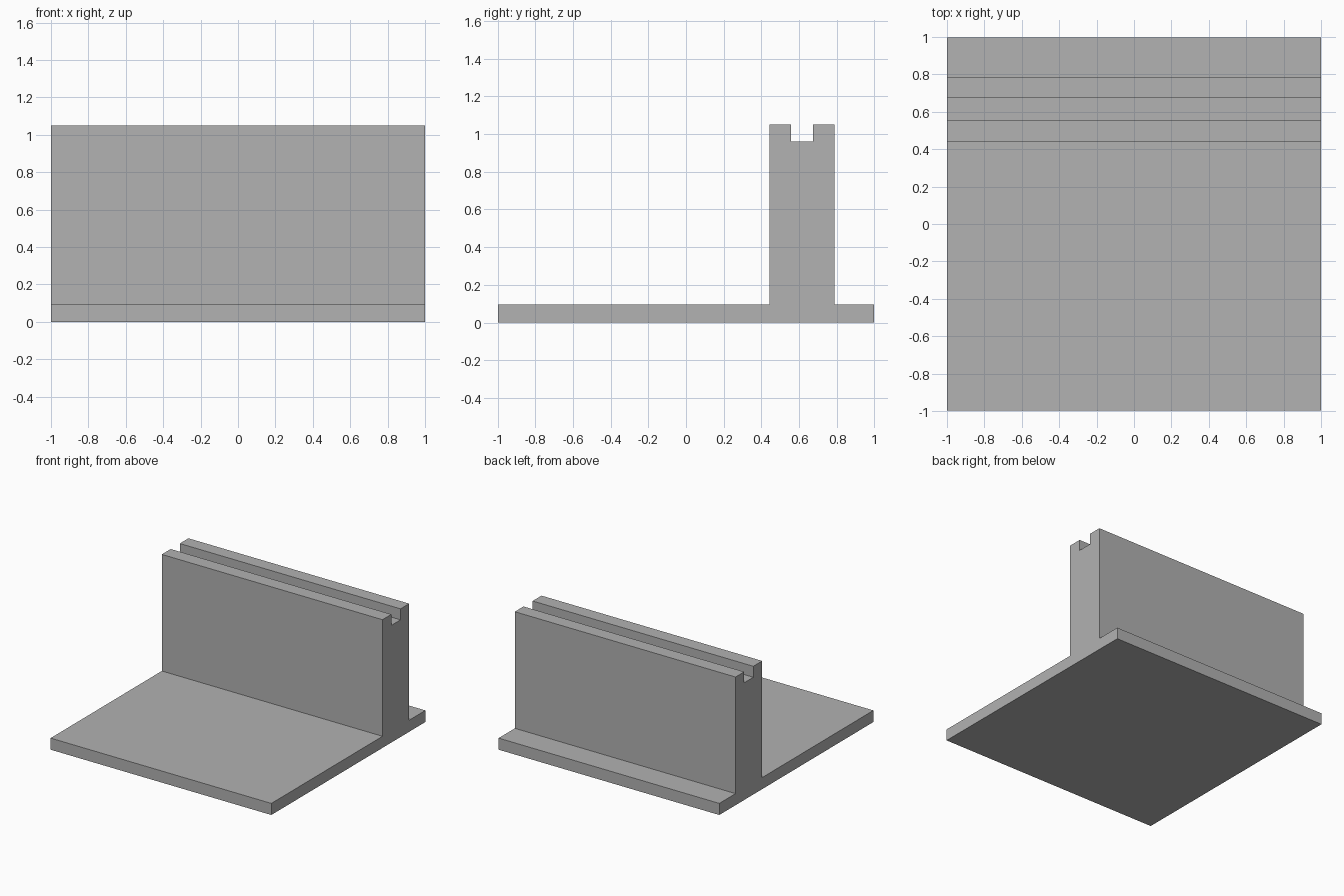
import bpy
import bmesh

if "Cube" in bpy.data.objects:
    bpy.data.objects.remove(bpy.data.objects["Cube"])

grey = bpy.data.materials.new("plain grey")
grey.diffuse_color = (0.445, 0.445, 0.445, 1.0)
grey.use_nodes = True
grey.node_tree.nodes["Principled BSDF"].inputs["Base Color"].default_value = grey.diffuse_color

# Side profile (y, z): base plate with an upright wall grooved along its top
FRONT, BACK = -0.997, 0.997
BASE_TOP, GROOVE_FLOOR, WALL_TOP = 0.095, 0.96, 1.05
WALL_FRONT, GROOVE_FRONT, GROOVE_BACK, WALL_BACK = 0.442, 0.557, 0.675, 0.787
profile = [
    (FRONT, 0), (BACK, 0), (BACK, BASE_TOP),
    (WALL_BACK, BASE_TOP), (WALL_BACK, WALL_TOP),
    (GROOVE_BACK, WALL_TOP), (GROOVE_BACK, GROOVE_FLOOR),
    (GROOVE_FRONT, GROOVE_FLOOR), (GROOVE_FRONT, WALL_TOP),
    (WALL_FRONT, WALL_TOP), (WALL_FRONT, BASE_TOP), (FRONT, BASE_TOP),
]

# Extrude the profile across the full width
bm = bmesh.new()
end = bm.faces.new([bm.verts.new((-1, y, z)) for y, z in profile])
result = bmesh.ops.extrude_face_region(bm, geom=[end], use_keep_orig=True)
moved = [v for v in result["geom"] if isinstance(v, bmesh.types.BMVert)]
bmesh.ops.translate(bm, verts=moved, vec=(2, 0, 0))
bmesh.ops.recalc_face_normals(bm, faces=bm.faces)

mesh = bpy.data.meshes.new("grooved_wall_on_base")
bm.to_mesh(mesh)
bm.free()
mesh.materials.append(grey)
stand = bpy.data.objects.new("grooved_wall_on_base", mesh)
bpy.context.collection.objects.link(stand)
